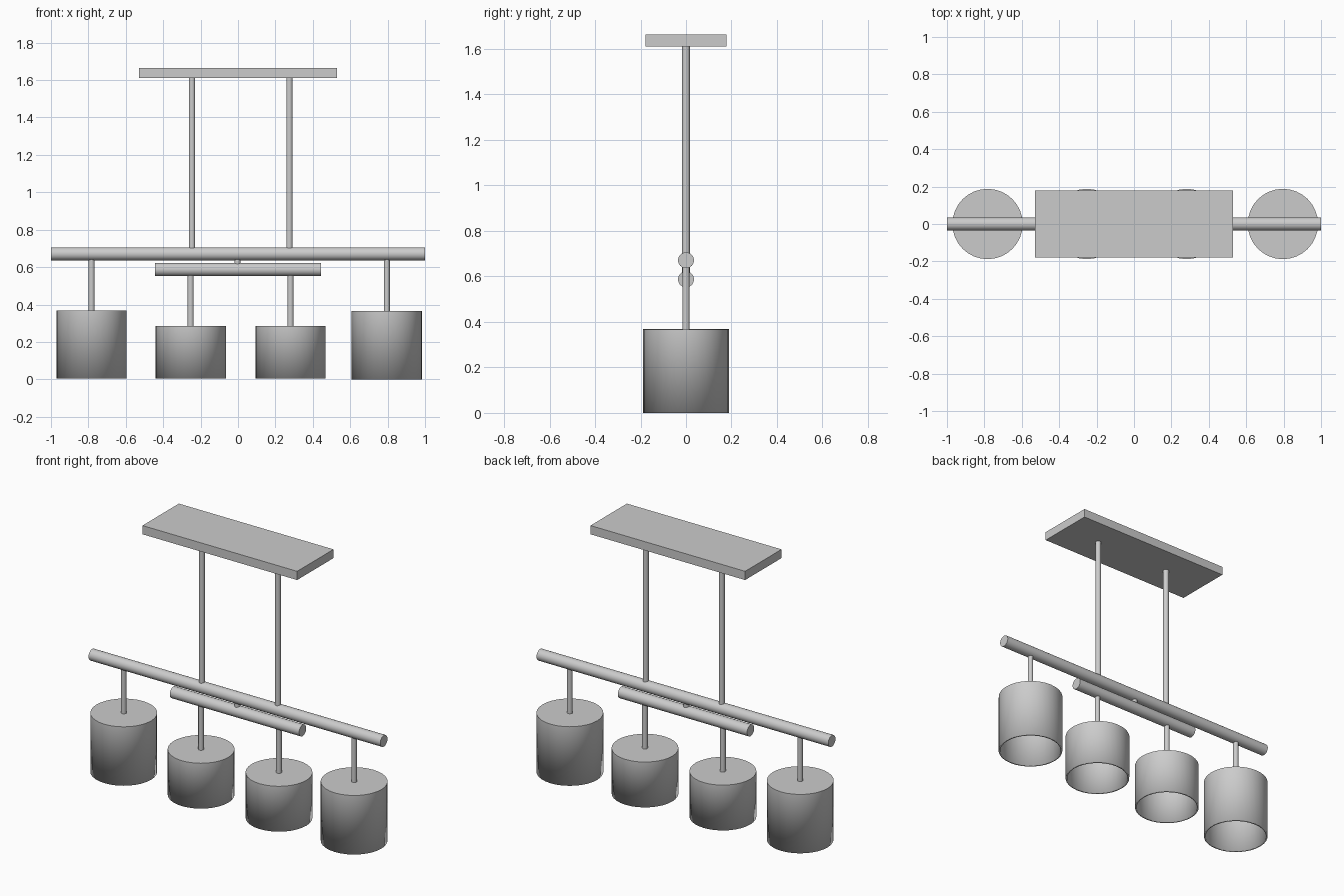
import bpy, bmesh, math

if "Cube" in bpy.data.objects:
    bpy.data.objects.remove(bpy.data.objects["Cube"])


def finish(bm, name):
    bmesh.ops.recalc_face_normals(bm, faces=bm.faces)
    mesh = bpy.data.meshes.new(name)
    bm.to_mesh(mesh)
    bm.free()
    obj = bpy.data.objects.new(name, mesh)
    bpy.context.collection.objects.link(obj)
    return obj


def smooth(obj):
    bpy.ops.object.select_all(action='DESELECT')
    obj.select_set(True)
    bpy.context.view_layer.objects.active = obj
    bpy.ops.object.shade_smooth_by_angle(angle=math.radians(35))


def cylinder(name, radius, length, location, along_x=False, sides=32, open_bottom=False):
    bm = bmesh.new()
    bmesh.ops.create_cone(bm, cap_ends=True, segments=sides,
                          radius1=radius, radius2=radius, depth=length)
    if open_bottom:
        bm.normal_update()
        bottom = [f for f in bm.faces if f.normal.z < -0.9]
        bmesh.ops.delete(bm, geom=bottom, context='FACES_ONLY')
    obj = finish(bm, name)
    obj.location = location
    if along_x:
        obj.rotation_euler.y = math.pi / 2
    return obj


def rod(name, x, z0, z1, radius=0.017):
    smooth(cylinder(name, radius, z1 - z0, (x, 0, (z0 + z1) / 2), sides=24))


# Ceiling plate
bm = bmesh.new()
bmesh.ops.create_cube(bm, size=1)
bmesh.ops.scale(bm, vec=(1.06, 0.356, 0.054), verts=bm.verts)
finish(bm, "ceiling_plate").location = (0, 0, 1.637)

# Rods hanging from the plate
for side, x in (("left", -0.246), ("right", 0.275)):
    rod(f"hanging_rod_{side}", x, 0.70, 1.612)

# Long and short horizontal bars with a small connector
smooth(cylinder("long_bar", 0.035, 2.0, (0, 0, 0.671), along_x=True))
smooth(cylinder("short_bar", 0.035, 0.886, (0, 0, 0.587), along_x=True))
rod("bar_connector", -0.003, 0.615, 0.643)

# Lamp shades, open below, each on a stem: x, bottom, top, stem top
lamps = {
    "outer_left": (-0.783, 0.004, 0.369, 0.642),
    "inner_left": (-0.253, 0.004, 0.285, 0.558),
    "inner_right": (0.281, 0.004, 0.285, 0.558),
    "outer_right": (0.796, 0.0, 0.366, 0.642),
}
for name, (x, z0, z1, stem_top) in lamps.items():
    shade = cylinder(f"shade_{name}", 0.188, z1 - z0, (x, 0, (z0 + z1) / 2),
                     open_bottom=True)
    wall = shade.modifiers.new("wall", 'SOLIDIFY')
    wall.thickness = 0.01
    wall.offset = -1
    smooth(shade)
    rod(f"stem_{name}", x, z1 - 0.005, stem_top, 0.016)
